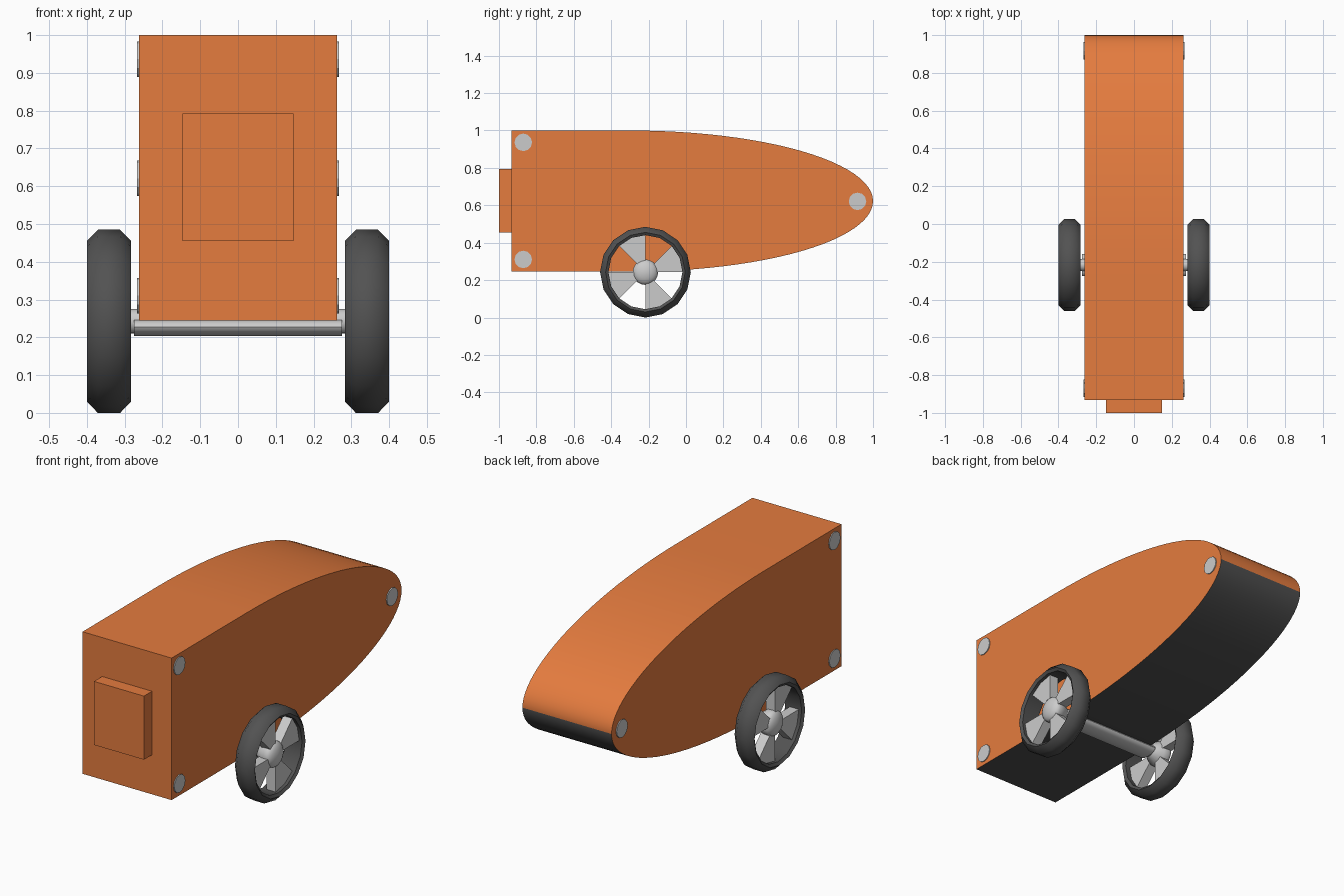
import bpy, bmesh
from math import sin, cos, pi, radians

if "Cube" in bpy.data.objects:
    bpy.data.objects.remove(bpy.data.objects["Cube"])


def material(name, rgb):
    m = bpy.data.materials.new(name)
    m.diffuse_color = (*rgb, 1)
    m.use_nodes = True
    m.node_tree.nodes["Principled BSDF"].inputs["Base Color"].default_value = m.diffuse_color
    return m


ORANGE = material("orange_paint", (0.78, 0.2, 0.049))
BLACK = material("black_underside", (0.075, 0.075, 0.075))
RUBBER = material("dark_rubber", (0.085, 0.085, 0.085))


def finish(name, bm, mats=(), smooth=None):
    bmesh.ops.recalc_face_normals(bm, faces=bm.faces)
    mesh = bpy.data.meshes.new(name)
    bm.to_mesh(mesh)
    bm.free()
    ob = bpy.data.objects.new(name, mesh)
    bpy.context.collection.objects.link(ob)
    for m in mats:
        mesh.materials.append(m)
    if smooth:
        bpy.ops.object.select_all(action='DESELECT')
        ob.select_set(True)
        bpy.context.view_layer.objects.active = ob
        bpy.ops.object.shade_smooth_by_angle(angle=radians(smooth))
    return ob


def add_prism(bm, yz, x0, x1):
    """Extrude a side outline of (y, z) points from x0 to x1."""
    rings = [[bm.verts.new((x, y, z)) for y, z in yz] for x in (x0, x1)]
    n = len(yz)
    for ring in rings:
        bm.faces.new(ring)
    return [bm.faces.new((rings[0][i], rings[0][(i + 1) % n],
                          rings[1][(i + 1) % n], rings[1][i])) for i in range(n)]


def add_lathe(bm, section, s, sides, closed):
    """Spin (x, radius) points around the wheel axis; s picks the side."""
    rings = []
    for i in range(sides):
        a = 2 * pi * i / sides
        rings.append([bm.verts.new((s * x, WY + r * cos(a), WZ + r * sin(a))) for x, r in section])
    n = len(section)
    for i in range(sides):
        p, q = rings[i], rings[(i + 1) % sides]
        for j in range(n if closed else n - 1):
            k = (j + 1) % n
            bm.faces.new((p[j], p[k], q[k], q[j]))
    if not closed:
        bm.faces.new([r[0] for r in rings])
        bm.faces.new([r[-1] for r in rings])


def circle(y, z, ry, rz, n):
    return [(y + ry * cos(2 * pi * i / n), z + rz * sin(2 * pi * i / n)) for i in range(n)]


# Body: square front, half-ellipse tail, black underside
STEPS = 48
MID_Z, HALF_H, CURVE_Y = 0.6225, 0.3775, -0.3
outline = [(-0.932, MID_Z - HALF_H)]
for i in range(STEPS + 1):
    a = -pi / 2 + pi * i / STEPS
    outline.append((CURVE_Y + 1.3 * cos(a), MID_Z + HALF_H * sin(a)))
outline.append((-0.932, MID_Z + HALF_H))
bm = bmesh.new()
sides = add_prism(bm, outline, -0.262, 0.262)
for f in sides[:STEPS // 2 + 1]:
    f.material_index = 1
finish("body", bm, (ORANGE, BLACK), 30)

# Raised panel on the front
bm = bmesh.new()
y0, y1, z0, z1 = -1.0, -0.92, 0.455, 0.793
add_prism(bm, [(y0, z0), (y1, z0), (y1, z1), (y0, z1)], -0.147, 0.147)
finish("front_panel", bm, (ORANGE,))

# Axle with the wider crossbar under the body
WY, WZ = -0.217, 0.2425
bm = bmesh.new()
add_prism(bm, circle(WY, WZ, 0.033, 0.033, 16), -0.33, 0.33)
finish("axle", bm, smooth=40)
bm = bmesh.new()
add_prism(bm, circle(WY, 0.2275, 0.058, 0.0235, 16), -0.275, 0.275)
finish("axle_crossbar", bm, smooth=40)

TYRE = [(0.283, 0.213), (0.312, 0.2425), (0.371, 0.2425),
        (0.40, 0.213), (0.39, 0.198), (0.293, 0.198)]
HUB = [(0.285, 0.034), (0.33, 0.066)] + [
    (0.36 + 0.036 * sin(a * pi / 12), 0.068 * cos(a * pi / 12)) for a in range(6)] + [(0.396, 0.006)]

for s, side in ((1, "right"), (-1, "left")):
    # Bolt heads at three corners of each side
    bm = bmesh.new()
    for y, z in ((-0.87, 0.9365), (-0.87, 0.3105), (0.917, 0.621)):
        add_prism(bm, circle(y, z, 0.047, 0.047, 12), s * 0.25, s * 0.267)
    finish(side + "_bolts", bm)

    # Tyre with chamfered section
    bm = bmesh.new()
    add_lathe(bm, TYRE, s, 16, True)
    finish(side + "_tyre", bm, (RUBBER,), 50)

    # Four wedge spokes, alternating with open gaps
    bm = bmesh.new()
    for i in range(4):
        a = i * pi / 2
        wedge = [(WY + r * cos(a + t), WZ + r * sin(a + t))
                 for r, t in ((0.03, 0), (0.205, 0), (0.205, pi / 8), (0.205, pi / 4), (0.03, pi / 4))]
        add_prism(bm, wedge, s * 0.32, s * 0.373)
    finish(side + "_spokes", bm)

    # Hub: inner cone flaring to a shallow outer dome
    bm = bmesh.new()
    add_lathe(bm, HUB, s, 20, False)
    finish(side + "_hub", bm, smooth=50)
